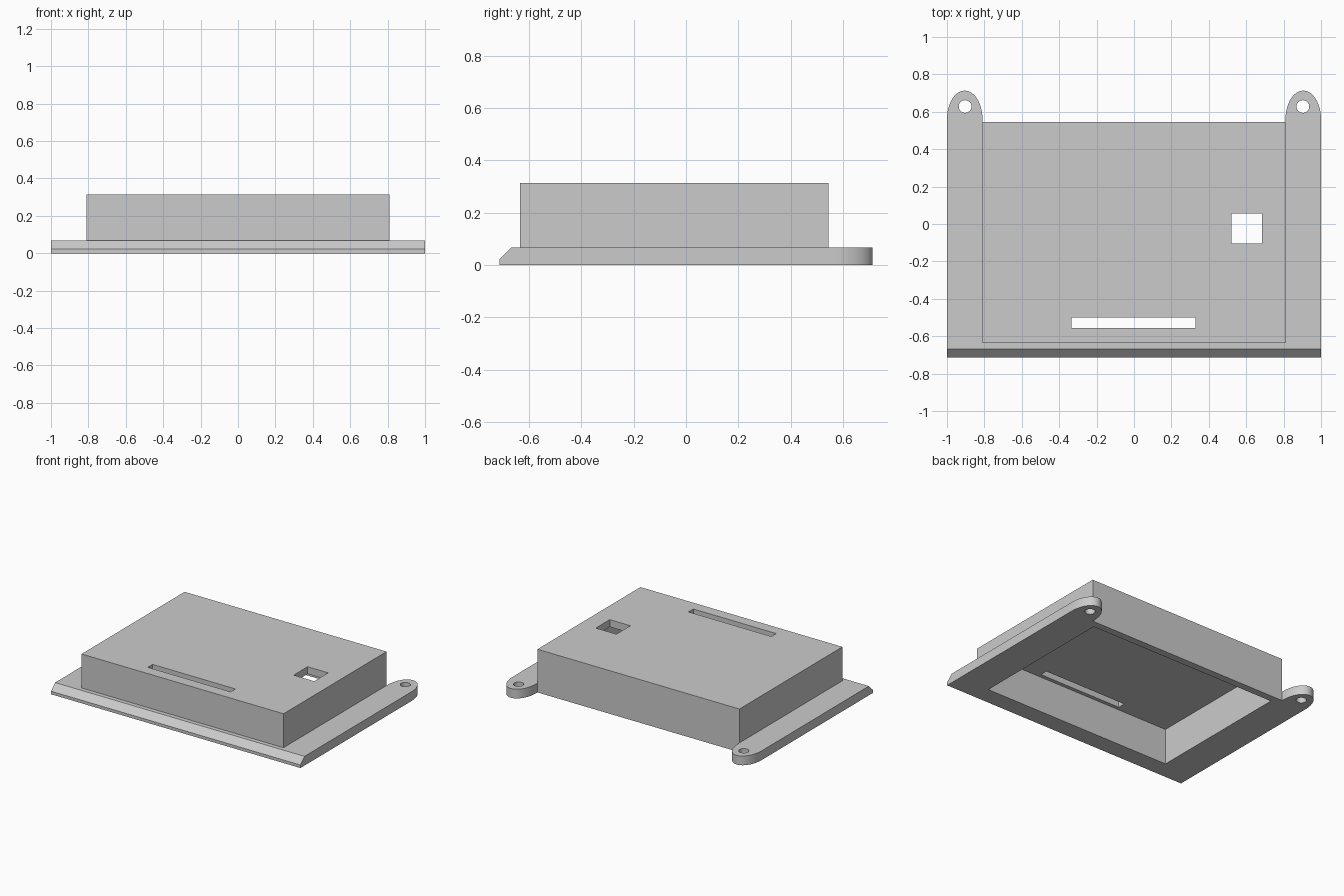
import bpy, bmesh, math

cube = bpy.data.objects.get("Cube")
if cube:
    bpy.data.objects.remove(cube, do_unlink=True)

grey = bpy.data.materials.new("plain grey")
grey.use_nodes = True
colour = (0.6, 0.6, 0.6, 1)
grey.diffuse_color = colour
grey.node_tree.nodes["Principled BSDF"].inputs["Base Color"].default_value = colour


def prism(name, points, start, offset):
    """Extrude a closed outline; start maps 2D points to 3D."""
    bm = bmesh.new()
    face = bm.faces.new([bm.verts.new(start(a, b)) for a, b in points])
    result = bmesh.ops.extrude_face_region(bm, geom=[face])
    moved = [v for v in result["geom"] if isinstance(v, bmesh.types.BMVert)]
    bmesh.ops.translate(bm, verts=moved, vec=offset)
    bmesh.ops.recalc_face_normals(bm, faces=bm.faces)
    mesh = bpy.data.meshes.new(name)
    bm.to_mesh(mesh)
    bm.free()
    mesh.materials.append(grey)
    obj = bpy.data.objects.new(name, mesh)
    bpy.context.collection.objects.link(obj)
    return obj


def upright(name, points, z0, z1):
    return prism(name, points, lambda x, y: (x, y, z0), (0, 0, z1 - z0))


def box(name, x0, x1, y0, y1, z0, z1):
    return upright(name, [(x0, y0), (x1, y0), (x1, y1), (x0, y1)], z0, z1)


def arc(cx, cy, rx, ry, start, end, steps):
    angles = [math.radians(start + (end - start) * i / steps) for i in range(steps + 1)]
    return [(cx + rx * math.cos(t), cy + ry * math.sin(t)) for t in angles]


def combine(target, tool, operation):
    mod = target.modifiers.new(tool.name, "BOOLEAN")
    mod.operation = operation
    mod.solver = "EXACT"
    mod.object = tool
    bpy.context.view_layer.objects.active = target
    bpy.ops.object.modifier_apply(modifier=mod.name)
    bpy.data.objects.remove(tool, do_unlink=True)


FRONT, BACK, TIP = -0.713, 0.545, 0.713
SIDE, RIM, TOP = 0.81, 0.067, 0.313
TAB_X, TAB_Y = 0.905, 0.56

# Flange plate with a rounded mounting ear at each back corner
ear = arc(TAB_X, TAB_Y, 0.095, TIP - TAB_Y, 0, 180, 28) + [(SIDE, BACK)]
outline = [(1, FRONT)] + ear + [(-x, y) for x, y in reversed(ear)] + [(-1, FRONT)]
case = upright("enclosure_cover", outline, 0, RIM)

# Raised housing
combine(case, box("housing", -SIDE, SIDE, -0.635, BACK, 0.03, TOP), "UNION")

# Bevelled front edge
wedge = [(FRONT - 0.1, 0.022), (FRONT, 0.022), (-0.667, RIM), (-0.667, 0.1), (FRONT - 0.1, 0.1)]
combine(case, prism("front_bevel", wedge, lambda y, z: (-1.1, y, z), (2.2, 0, 0)), "DIFFERENCE")

# Hollow underside, then the slot and square window through the roof
for cutter in (
    box("cavity", -0.757, 0.757, -0.582, 0.492, -0.1, 0.26),
    box("slot", -0.335, 0.33, -0.555, -0.5, 0.2, 0.4),
    box("square_window", 0.52, 0.685, -0.105, 0.055, 0.2, 0.4),
):
    combine(case, cutter, "DIFFERENCE")

# Screw holes in the ears
for side in (-1, 1):
    hole = arc(side * 0.903, 0.628, 0.034, 0.034, 0, 345, 23)
    combine(case, upright("screw_hole", hole, -0.1, 0.2), "DIFFERENCE")

# Smooth only the rounded ears and holes
bpy.ops.object.select_all(action="DESELECT")
case.select_set(True)
bpy.context.view_layer.objects.active = case
bpy.ops.object.shade_smooth_by_angle(angle=math.radians(30))
